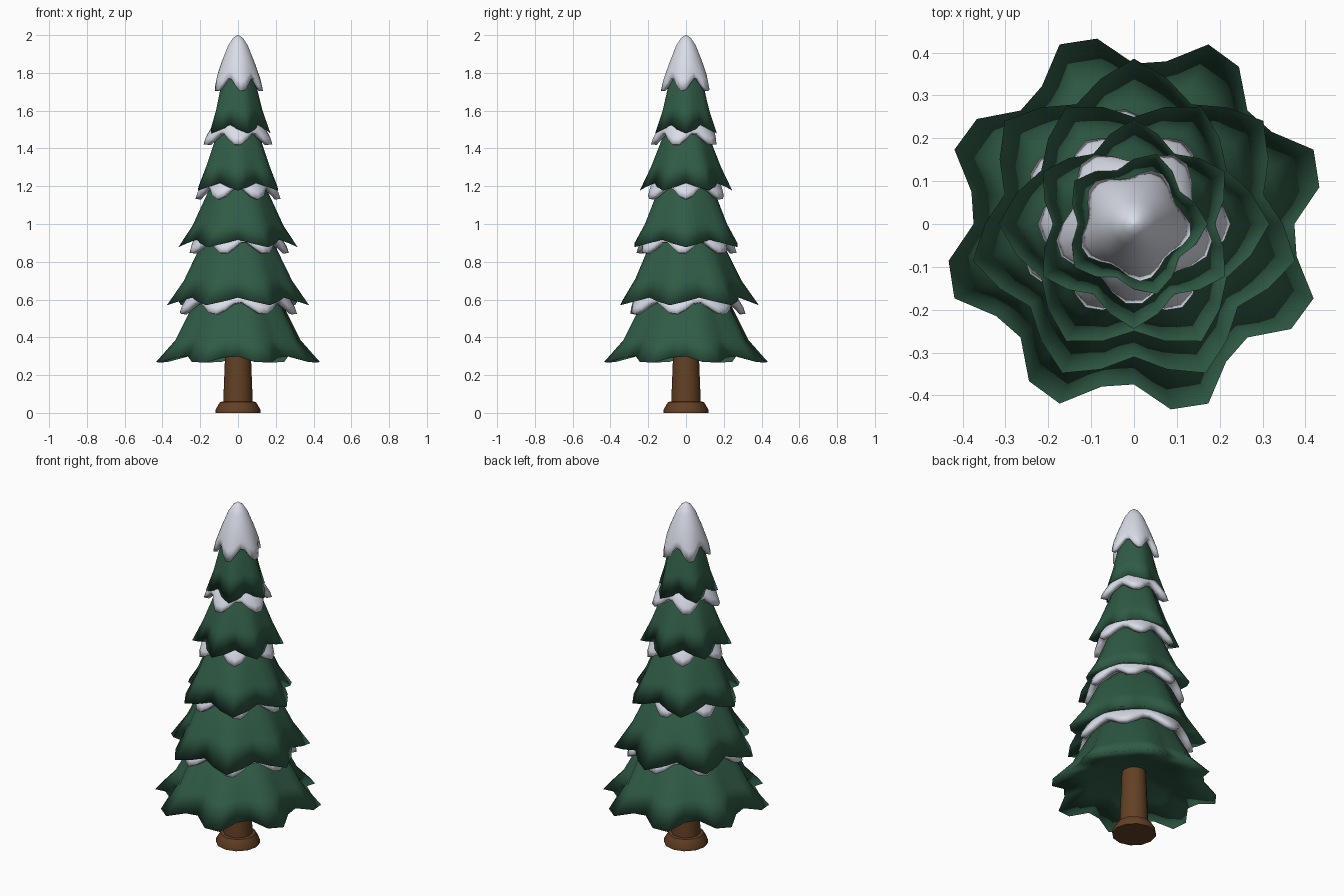
import bpy, math

if "Cube" in bpy.data.objects:
    bpy.data.objects.remove(bpy.data.objects["Cube"])


def material(name, rgb):
    m = bpy.data.materials.new(name)
    m.diffuse_color = (*rgb, 1)
    m.use_nodes = True
    m.node_tree.nodes["Principled BSDF"].inputs["Base Color"].default_value = m.diffuse_color
    return m


GREEN = material("pine green", (0.029, 0.105, 0.060))
SNOW = material("snow white", (0.70, 0.73, 0.81))
BROWN = material("bark brown", (0.125, 0.052, 0.018))


def lathe(name, mat, profile, sides, lobes=0, tip_angle=0, amp=0, droop=0, smooth=True):
    """Closed lathe; each profile point is (radius, height, lobe weight)."""
    verts, faces = [], []
    for r, z, w in profile:
        for i in range(sides):
            a = 2 * math.pi * i / sides
            c = w * math.cos(lobes * (a - math.radians(tip_angle))) if lobes else 0
            rr = r + amp * c
            verts.append((rr * math.cos(a), rr * math.sin(a), z - droop * c))
    n = len(profile)
    for k in range(n - 1):
        for i in range(sides):
            j = (i + 1) % sides
            faces.append((k * sides + i, (k + 1) * sides + i,
                          (k + 1) * sides + j, k * sides + j))
    faces.append(tuple(range(sides)))
    faces.append(tuple((n - 1) * sides + i for i in reversed(range(sides))))
    me = bpy.data.meshes.new(name)
    me.from_pydata(verts, [], faces)
    me.materials.append(mat)
    for p in me.polygons:
        p.use_smooth = smooth
    ob = bpy.data.objects.new(name, me)
    bpy.context.collection.objects.link(ob)
    return ob


# Trunk with flared foot
trunk = lathe("trunk", BROWN, [(0.064, 0.42, 0), (0.078, 0.06, 0), (0.095, 0.058, 0),
                               (0.118, 0.018, 0), (0.118, 0, 0)], 12)
bpy.context.view_layer.objects.active = trunk
trunk.select_set(True)
bpy.ops.object.shade_smooth_by_angle(angle=math.radians(35))

# Branch tiers: rim radius, rim height, mid and upper (radius, height), lobes, tip angle, amp
tiers = [
    (0.414, 0.282, (0.325, 0.39), (0.235, 0.58), 8, 18.2, 0.048),
    (0.348, 0.590, (0.275, 0.71), (0.205, 0.87), 7, 90, 0.038),
    (0.283, 0.897, (0.225, 1.00), (0.155, 1.17), 6, 0, 0.033),
    (0.217, 1.197, (0.172, 1.31), (0.120, 1.46), 6, 90, 0.028),
    (0.152, 1.500, (0.120, 1.61), (0.085, 1.77), 5, 0, 0.020),
]
for k, (r, z, mid, up, lobes, ang, amp) in enumerate(tiers):
    prof = [(up[0] * 0.5, up[1] + 0.10, 0), (*up, 0.15), (*mid, 0.5), (r, z, 1),
            (r * 0.6, z + 0.05, 0.5), (0.05, z + 0.10, 0)]
    lathe(f"branch_tier_{k + 1}", GREEN, prof, lobes * 4, lobes, ang, amp, 0.02)

# Snow collars peeking out below each upper tier: hem radius, hem height, lobes, tip angle
collars = [
    (0.295, 0.555, 7, -114),
    (0.250, 0.875, 7, -107),
    (0.203, 1.165, 6, 0),
    (0.167, 1.450, 5, -90),
]
for k, (r, z, lobes, ang) in enumerate(collars):
    prof = [(r - 0.085, z + 0.13, 0), (r - 0.028, z + 0.065, 0.2), (r - 0.005, z + 0.025, 0.7),
            (r, z, 1), (r - 0.03, z - 0.004, 1), (r - 0.08, z + 0.05, 0)]
    lathe(f"snow_collar_{k + 1}", SNOW, prof, lobes * 6, lobes, ang, 0.022, 0.032)

# Snow cap on the tip
cap = [(0.004, 2.0, 0), (0.026, 1.985, 0), (0.052, 1.945, 0), (0.088, 1.855, 0.2),
       (0.112, 1.785, 0.7), (0.121, 1.738, 1), (0.098, 1.738, 1), (0.05, 1.80, 0)]
lathe("snow_cap", SNOW, cap, 30, 5, -80, 0.014, 0.037)
